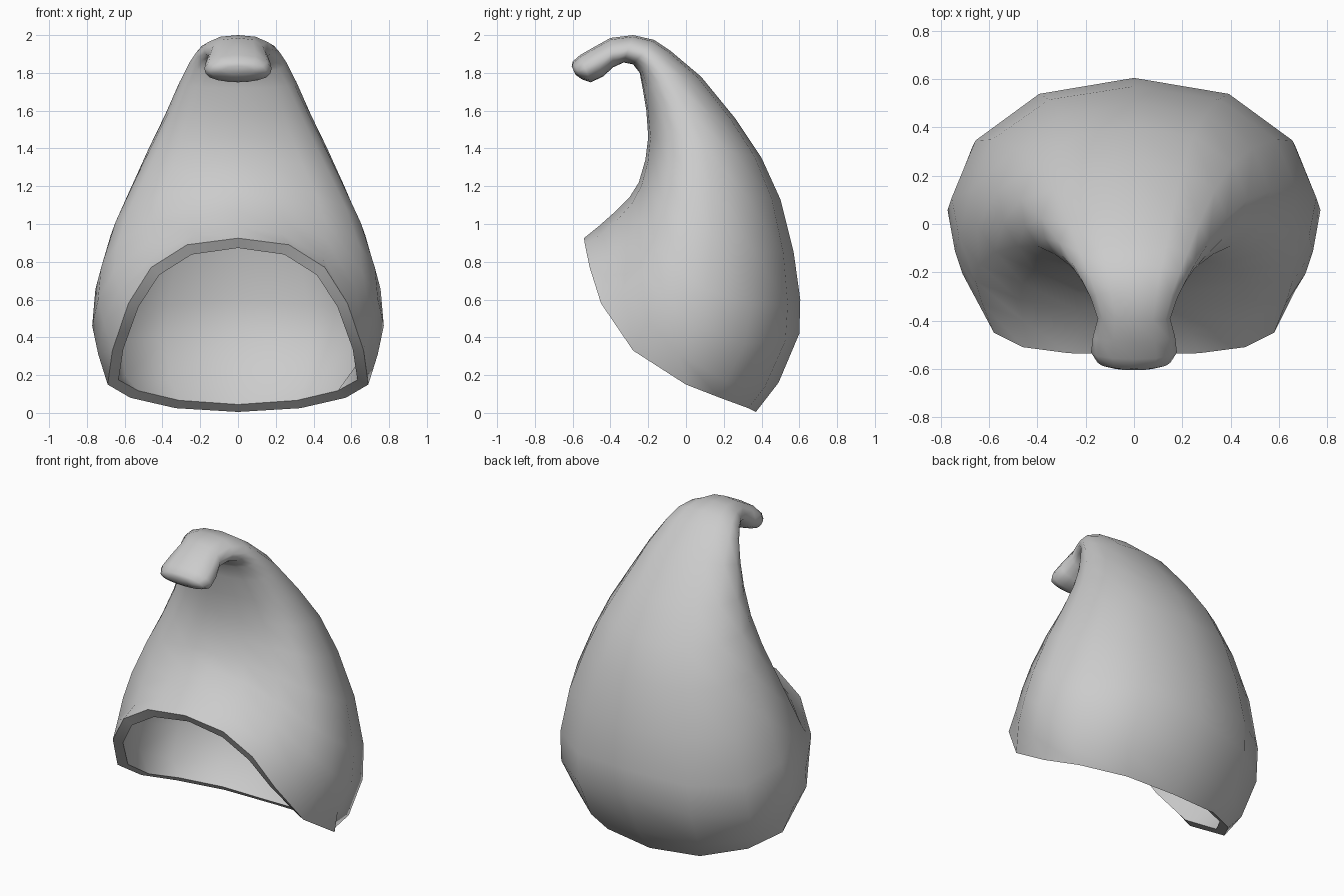
import bpy, bmesh
from mathutils import Vector

if "Cube" in bpy.data.objects:
    bpy.data.objects.remove(bpy.data.objects["Cube"])

grey = bpy.data.materials.new("light_grey")
grey.diffuse_color = (0.6, 0.6, 0.6, 1)
grey.use_nodes = True
grey.node_tree.nodes["Principled BSDF"].inputs["Base Color"].default_value = grey.diffuse_color

# Half cross-section, back to front: (share of half width, share of depth)
SECTION = [(0, 0), (.52, .06), (.87, .25), (1, .5), (.96, .68),
           (.85, .82), (.61, .92), (.31, .98), (0, 1)]

# Half of the face opening, back to front
RIM = [(0, .37, .005), (.33, .33, .025), (.57, .18, .08), (.69, 0, .15),
       (.665, -.28, .33), (.58, -.45, .58), (.46, -.51, .77),
       (.27, -.535, .89), (0, -.54, .925)]

# Rings up the hood: back y, z, front y, z, half width, sag of the sides
RINGS = [
    (.49, .16, -.46, .99, .74, .27),
    (.60, .42, -.37, 1.07, .772, .29),
    (.605, .60, -.30, 1.14, .755, .22),
    (.57, .85, -.25, 1.22, .675, .10),
    (.50, 1.13, -.215, 1.34, .565, .04),
    (.40, 1.35, -.20, 1.46, .47, .0),
    (.26, 1.56, -.21, 1.60, .385, .0),
    (.08, 1.78, -.23, 1.72, .31, .0),
    (-.08, 1.915, -.245, 1.80, .255, .0),
    (-.17, 1.975, -.28, 1.845, .22, .0),
    (-.28, 2.0, -.33, 1.855, .18, .0),
    (-.40, 1.985, -.385, 1.83, .15, .0),
    (-.49, 1.935, -.44, 1.78, .17, .0),
    (-.56, 1.895, -.505, 1.75, .178, .0),
    (-.60, 1.86, -.55, 1.765, .15, .0),
    (-.605, 1.835, -.585, 1.79, .09, .0),
]
DOWN = Vector((0, -.2, -.98))


def ring_half(by, bz, fy, fz, width, sag):
    """Half ring between a back and a front point, sides pushed downwards."""
    back, front = Vector((0, by, bz)), Vector((0, fy, fz))
    pts = []
    for u, t in SECTION:
        p = back.lerp(front, t) + DOWN * sag * u * u
        p.x = u * width
        pts.append(p)
    return pts


def full_loop(bm, half):
    """Mirror a half ring into a closed loop of vertices."""
    pts = [Vector(p) for p in half]
    pts += [Vector((-p.x, p.y, p.z)) for p in reversed(pts[1:-1])]
    return [bm.verts.new(p) for p in pts]


# Hood with a curled tip
bm = bmesh.new()
loops = [full_loop(bm, RIM)] + [full_loop(bm, ring_half(*r)) for r in RINGS]
for a, b in zip(loops, loops[1:]):
    n = len(a)
    for i in range(n):
        j = (i + 1) % n
        bm.faces.new((a[i], a[j], b[j], b[i]))
bm.faces.new(loops[-1])
bmesh.ops.recalc_face_normals(bm, faces=bm.faces)
mesh = bpy.data.meshes.new("hood")
bm.to_mesh(mesh)
bm.free()
mesh.materials.append(grey)
hood = bpy.data.objects.new("hood", mesh)
bpy.context.collection.objects.link(hood)

# Wall thickness
wall = hood.modifiers.new("wall", 'SOLIDIFY')
wall.thickness = 0.063
wall.offset = -1

bpy.context.view_layer.objects.active = hood
hood.select_set(True)
bpy.ops.object.modifier_apply(modifier="wall")
bpy.ops.object.shade_smooth_by_angle(angle=1.15)
